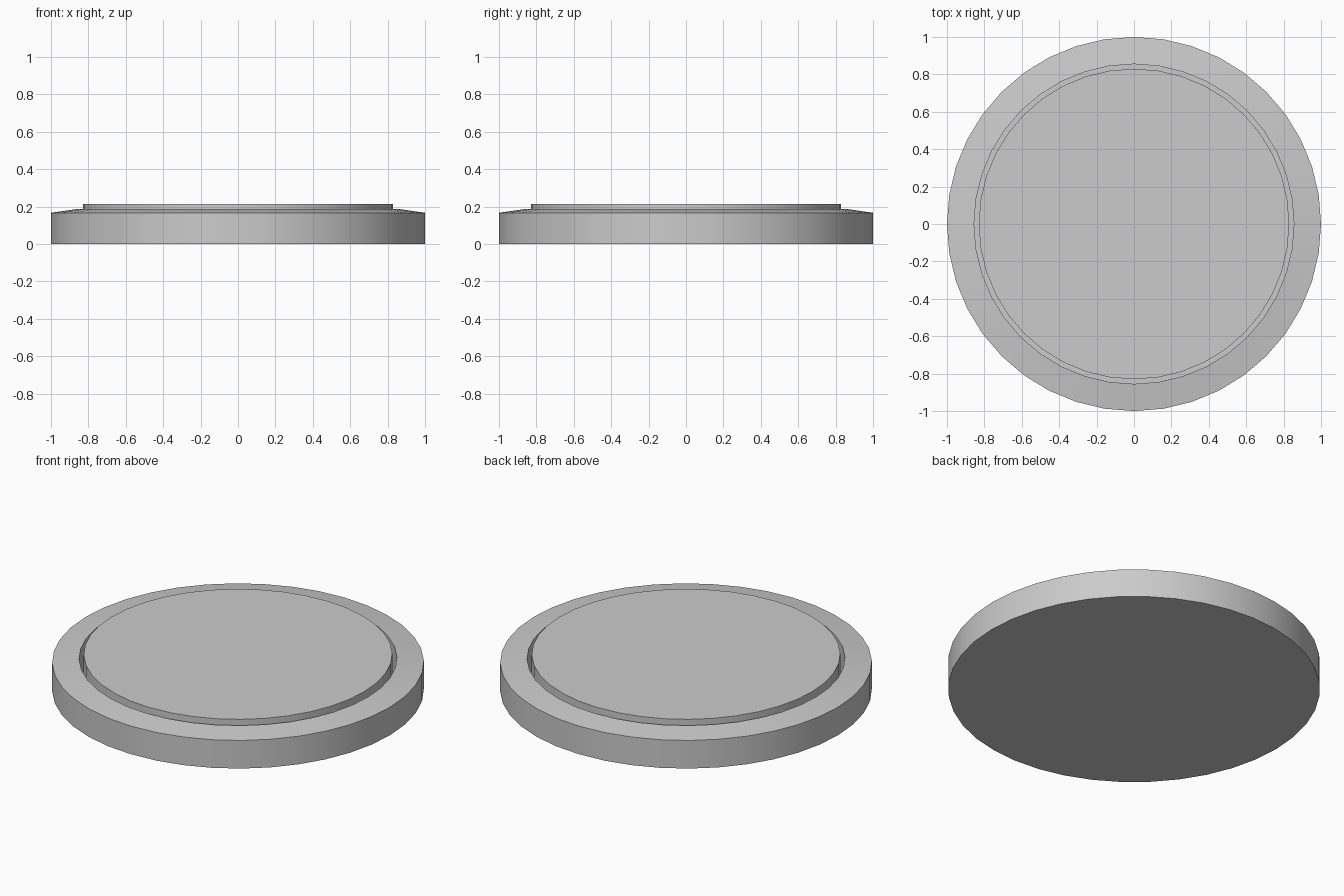
import bpy, bmesh
from math import sin, cos, radians, tau

if "Cube" in bpy.data.objects:
    bpy.data.objects.remove(bpy.data.objects["Cube"])

SEGMENTS = 40


def lathe(name, profile):
    """Revolve (radius, z) points about z; open ends are capped with a flat n-gon."""
    bm = bmesh.new()
    rings = [[bm.verts.new((r * cos(tau * i / SEGMENTS), r * sin(tau * i / SEGMENTS), z))
              for i in range(SEGMENTS)] for r, z in profile]
    for a, b in zip(rings, rings[1:]):
        for i in range(SEGMENTS):
            j = (i + 1) % SEGMENTS
            bm.faces.new((a[i], a[j], b[j], b[i]))
    bm.faces.new(rings[0][::-1])
    bm.faces.new(rings[-1])
    bmesh.ops.recalc_face_normals(bm, faces=bm.faces)
    mesh = bpy.data.meshes.new(name)
    bm.to_mesh(mesh)
    bm.free()
    obj = bpy.data.objects.new(name, mesh)
    bpy.context.collection.objects.link(obj)
    bpy.ops.object.select_all(action='DESELECT')
    obj.select_set(True)
    bpy.context.view_layer.objects.active = obj
    # sharp at the shallow bevel lip, smooth around the circumference
    bpy.ops.object.shade_smooth_by_angle(angle=radians(30))
    return obj


# One turned body: outer wall, sloping rim, deep narrow groove, raised centre disc
lathe("round_base", [
    (1.0, 0.0),
    (1.0, 0.167),
    (0.855, 0.188),
    (0.855, 0.02),
    (0.83, 0.02),
    (0.83, 0.213),
])
